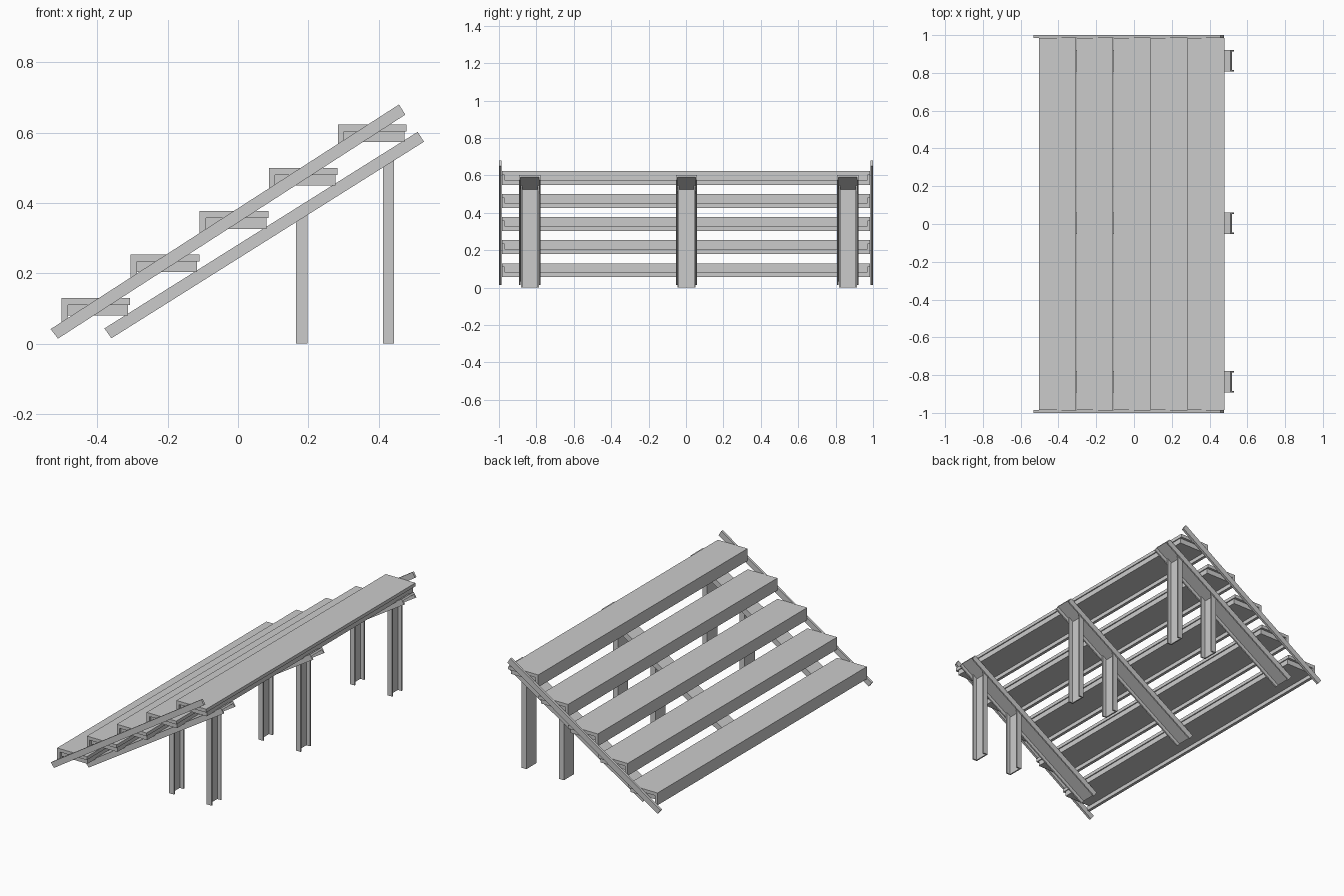
import bpy, bmesh

if "Cube" in bpy.data.objects:
    bpy.data.objects.remove(bpy.data.objects["Cube"])


def prism(name, groups):
    """One object from extrusions: each group is (xz outline, y0, y1)."""
    bm = bmesh.new()
    for pts, y0, y1 in groups:
        face = bm.faces.new([bm.verts.new((x, y0, z)) for x, z in pts])
        new = bmesh.ops.extrude_face_region(bm, geom=[face])["geom"]
        verts = [v for v in new if isinstance(v, bmesh.types.BMVert)]
        bmesh.ops.translate(bm, verts=verts, vec=(0, y1 - y0, 0))
    bmesh.ops.recalc_face_normals(bm, faces=bm.faces)
    mesh = bpy.data.meshes.new(name)
    bm.to_mesh(mesh)
    bm.free()
    obj = bpy.data.objects.new(name, mesh)
    bpy.context.collection.objects.link(obj)
    return obj


def rect(x0, x1, z0, z1):
    return [(x0, z0), (x1, z0), (x1, z1), (x0, z1)]


# Treads: L-shaped cover with a riser lip, over an inset core
for i in range(5):
    x0 = -0.502 + i * 0.1965
    x1 = x0 + 0.1955
    z = 0.13 + i * 0.1232
    cover = [(x0, z), (x1, z), (x1, z - 0.02), (x0 + 0.018, z - 0.02),
             (x0 + 0.018, z - 0.073), (x0, z - 0.073)]
    prism("tread_cover", [(cover, -0.985, 0.985)])
    prism("tread_core", [(rect(x0 + 0.018, x1 - 0.006, z - 0.05, z - 0.02),
                          -0.97, 0.97)])

# Sloping side bars along both ends of the treads
side = [(-0.533, 0.041), (-0.512, 0.014), (0.476, 0.651), (0.458, 0.68)]
for s in (-1, 1):
    prism("side_bar", [(side, s * 0.986, s * 1.0)])

# Sloping channel beams, open downward, with two channel posts each
beam = [(-0.38, 0.043), (-0.36, 0.015), (0.529, 0.574), (0.511, 0.602)]
web = [(-0.38, 0.043), (-0.3725, 0.0325), (0.518, 0.5915), (0.511, 0.602)]
for yc in (-0.835, 0.003, 0.865):
    prism("sloping_beam", [
        (web, yc - 0.049, yc + 0.049),
        (beam, yc - 0.057, yc - 0.049),
        (beam, yc + 0.049, yc + 0.057)])
    for x0, top in ((0.165, 0.37), (0.412, 0.525)):
        x1 = x0 + 0.032
        slope = 0.628 * 0.032
        # flange tops follow the slope of the beam web
        flange = [(x0, 0), (x1, 0), (x1, top + slope), (x0, top)]
        prism("post", [
            (rect(x0, x0 + 0.008, 0, top), yc - 0.04, yc + 0.04),
            (flange, yc - 0.048, yc - 0.04),
            (flange, yc + 0.04, yc + 0.048)])
